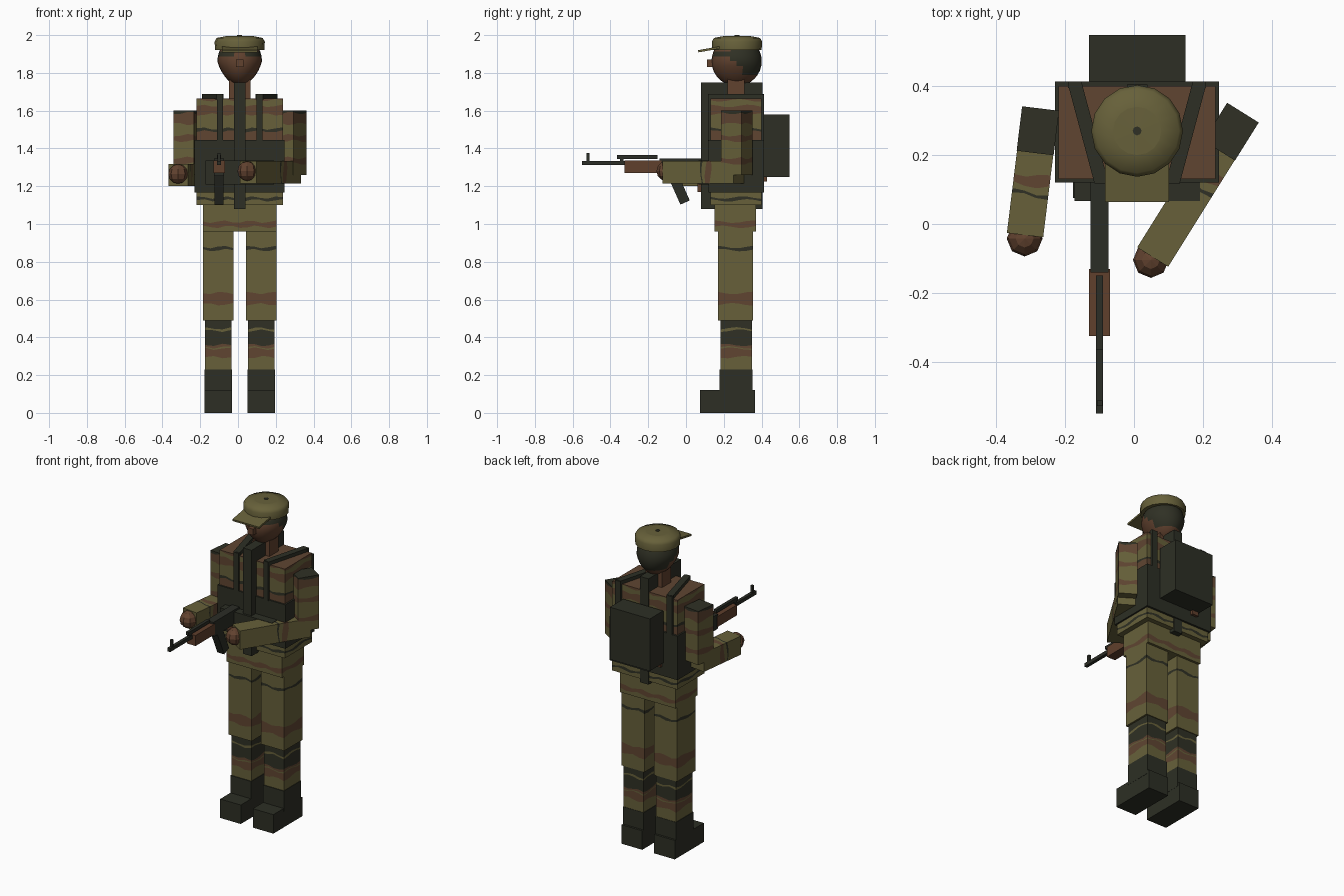
import bpy, bmesh, math
from mathutils import Matrix, Vector

if "Cube" in bpy.data.objects:
    bpy.data.objects.remove(bpy.data.objects["Cube"])

CX = 0.009  # body centre line


def material(name, rgb):
    m = bpy.data.materials.new(name)
    m.diffuse_color = (*rgb, 1)
    m.use_nodes = True
    m.node_tree.nodes["Principled BSDF"].inputs["Base Color"].default_value = m.diffuse_color
    return m


OLIVE = material("olive_cloth", (0.135, 0.118, 0.042))
BROWN = material("brown_cloth", (0.115, 0.060, 0.031))
DARK = material("dark_cloth", (0.029, 0.030, 0.018))
GEAR = material("dark_gear", (0.026, 0.028, 0.018))
METAL = material("gun_metal", (0.024, 0.026, 0.019))
WOOD = material("gun_wood", (0.115, 0.050, 0.025))
SKIN = material("skin", (0.120, 0.054, 0.028))


def finish(name, bm, mats):
    bmesh.ops.recalc_face_normals(bm, faces=bm.faces)
    me = bpy.data.meshes.new(name)
    bm.to_mesh(me)
    bm.free()
    for m in mats:
        me.materials.append(m)
    ob = bpy.data.objects.new(name, me)
    bpy.context.collection.objects.link(ob)
    return ob


def box(name, lo, hi, bands, cuts=(), axis=2, matrix=None):
    """Box from corner to corner; wavy colour bands split it at the cuts."""
    bands = bands if isinstance(bands, list) else [bands]
    lo, hi = Vector(lo), Vector(hi)
    bm = bmesh.new()
    bmesh.ops.create_cube(bm, size=1)
    for v in bm.verts:
        v.co = [(lo[i] + hi[i]) / 2 + v.co[i] * (hi[i] - lo[i]) for i in range(3)]

    def slice_at(ax, pos):
        co, no = Vector(), Vector()
        co[ax], no[ax] = pos, 1
        bmesh.ops.bisect_plane(bm, geom=bm.verts[:] + bm.edges[:] + bm.faces[:],
                               plane_co=co, plane_no=no)

    if cuts:
        for c in cuts:
            slice_at(axis, c)
        others = [i for i in range(3) if i != axis]
        for ax in others:
            n = max(2, round((hi[ax] - lo[ax]) / 0.04))
            for i in range(1, n):
                slice_at(ax, lo[ax] + (hi[ax] - lo[ax]) * i / n)
        mats = list(dict.fromkeys(bands))
        for f in bm.faces:
            c = f.calc_center_median()[axis]
            f.material_index = mats.index(bands[sum(c > k for k in cuts)])
        for v in bm.verts:
            if any(abs(v.co[axis] - k) < 1e-4 for k in cuts):
                v.co[axis] += 0.007 * math.sin(45 * v.co[others[0]] + 31 * v.co[others[1]]
                                               + 50 * v.co[axis])
        bands = mats
    if matrix:
        bm.transform(matrix)
    return finish(name, bm, bands)


def ball(name, centre, radii, mats, seg, rings, rule=None, taper=0):
    bm = bmesh.new()
    bmesh.ops.create_uvsphere(bm, u_segments=seg, v_segments=rings, radius=1)
    for v in bm.verts:
        k = 1 - taper * max(0, -v.co.z)
        v.co = (v.co.x * radii[0] * k, v.co.y * radii[1], v.co.z * radii[2])
    if rule:
        for f in bm.faces:
            f.material_index = rule(f.calc_center_median())
    bm.transform(Matrix.Translation(centre))
    for f in bm.faces:
        f.smooth = seg > 12
    return finish(name, bm, mats)


def lathe(name, centre, profile, mat, seg):
    bm = bmesh.new()
    vs = [bm.verts.new((r, 0, z)) for r, z in profile]
    es = [bm.edges.new(p) for p in zip(vs, vs[1:])]
    bmesh.ops.spin(bm, geom=vs + es, cent=(0, 0, 0), axis=(0, 0, 1),
                   angle=2 * math.pi, steps=seg)
    bmesh.ops.remove_doubles(bm, verts=bm.verts, dist=1e-4)
    bm.transform(Matrix.Translation(centre))
    return finish(name, bm, [mat])


# Legs and boots
for side, s in (("right", -1), ("left", 1)):
    x = CX + s * 0.114
    box(side + "_boot_foot", (x - .072, .075, 0), (x + .072, .365, .12), GEAR)
    box(side + "_boot_shaft", (x - .073, .178, .1), (x + .073, .352, .23), GEAR)
    box(side + "_shin", (x - .07, .183, .22), (x + .07, .35, .5),
        [OLIVE, BROWN, OLIVE, BROWN, DARK, OLIVE, DARK],
        (.295, .34, .347, .36, .435, .447))
    box(side + "_thigh", (x - .081, .17, .49), (x + .081, .355, .97),
        [OLIVE, BROWN, OLIVE, DARK, OLIVE], (.575, .635, .862, .878))

# Trunk
box("pelvis", (CX - .195, .15, .96), (CX + .195, .37, 1.11),
    [OLIVE, BROWN, OLIVE], (.985, 1.012))
box("torso", (CX - .228, .13, 1.1), (CX + .228, .4, 1.665),
    [OLIVE, DARK, OLIVE, BROWN, DARK, OLIVE, BROWN, OLIVE, BROWN],
    (1.125, 1.14, 1.43, 1.49, 1.505, 1.58, 1.625, 1.655))

# Webbing, pouches and pack
box("vest", (CX - .238, .12, 1.167), (CX + .238, .413, 1.445), GEAR)
box("front_pouch", (CX - .182, .067, 1.21), (CX + .182, .13, 1.335), GEAR)
box("centre_strap", (CX - .03, .08, 1.08), (CX + .03, .405, 1.75), GEAR)
box("backpack", (-.13, .413, 1.25), (.15, .548, 1.58), GEAR)
for side, s in (("right", -1), ("left", 1)):
    f, b = CX + s * .105, CX + s * .18
    box(side + "_chest_strap", (f - .016, .117, 1.44), (f + .016, .135, 1.685), GEAR)
    box(side + "_back_strap", (b - .02, .395, 1.44), (b + .02, .413, 1.685), GEAR)
    ang = -s * math.atan2(.075, .28)
    m = Matrix.Translation(((f + b) / 2, .265, 0)) @ Matrix.Rotation(ang, 4, 'Z')
    box(side + "_shoulder_strap", (-.02, -.148, 1.66), (.02, .148, 1.687), GEAR, matrix=m)

# Arms: local -y points along the forearm
for side, x, y, deg, reach, z in (("right", -.271, .335, -7, .37, 1.26),
                                  ("left", .316, .323, -32, .494, 1.275)):
    m = Matrix.Translation((x, y, 0)) @ Matrix.Rotation(math.radians(deg), 4, 'Z')
    box(side + "_upper_arm", (-.054, -.13, 1.26), (.054, 0, 1.6),
        [OLIVE, BROWN, OLIVE, BROWN, OLIVE, BROWN, DARK],
        (1.32, 1.35, 1.44, 1.47, 1.53, 1.588), matrix=m)
    box(side + "_forearm", (-.053, -reach, z - .06), (.053, -.05, z + .058),
        [OLIVE, DARK, OLIVE, BROWN, OLIVE],
        (-.255, -.245, -.225, -.195), axis=1, matrix=m)
    ball(side + "_hand", m @ Vector((0, -reach - .01, z + .005)), (.052,) * 3, [SKIN], 8, 6)

# Head
box("neck", (CX - .057, .22, 1.64), (CX + .057, .31, 1.8), SKIN)


def hair_rule(c):
    back = c.y > -.03 + max(0, .03 - c.z) * .7 and c.z > -.065
    brow = c.y < 0 and .025 < c.z < .05 and abs(c.x) > .025
    return int(back or brow)


ball("head", (CX, .268, 1.862), (.118, .133, .132), [SKIN, DARK], 24, 16, hair_rule, .25)
box("nose", (CX - .02, .11, 1.83), (CX + .02, .16, 1.87), SKIN)

# Cap
cap = lathe("cap", (CX, .27, 0), [(0, 1.92), (.13, 1.92), (.133, 1.965), (.122, 1.985),
                                  (.07, 1.995), (0, 1.997)], OLIVE, 16)
for p in cap.data.polygons:
    p.use_smooth = abs(p.normal.z) < .99
lathe("cap_button", (CX, .27, 0), [(0, 1.99), (.013, 1.99), (.013, 2), (0, 2)], DARK, 8)
tilt = Matrix.Translation((CX, .17, 1.932)) @ Matrix.Rotation(math.radians(10), 4, 'X')
box("cap_visor", (-.093, -.107, -.005), (.093, .02, .007), OLIVE, matrix=tilt)

# Rifle
GX = -.1


def gun(name, hw, y0, y1, z0, z1, mat):
    box(name, (GX - hw, y0, z0), (GX + hw, y1, z1), mat)


gun("barrel", .01, -.55, -.3, 1.312, 1.334, METAL)
gun("front_sight", .008, -.528, -.512, 1.33, 1.377, METAL)
gun("gas_tube", .01, -.365, -.15, 1.345, 1.365, METAL)
gun("gas_block", .008, -.35, -.33, 1.33, 1.35, METAL)
gun("handguard", .03, -.325, -.13, 1.27, 1.336, WOOD)
gun("receiver", .026, -.14, .14, 1.255, 1.347, METAL)
gun("grip", .018, .06, .1, 1.17, 1.26, WOOD)
gun("stock", .022, .13, .43, 1.225, 1.3, WOOD)
lean = Matrix.Translation((GX, -.07, 1.26)) @ Matrix.Rotation(math.radians(24), 4, 'X')
box("magazine", (-.024, -.027, -.16), (.024, .027, .02), METAL, matrix=lean)
